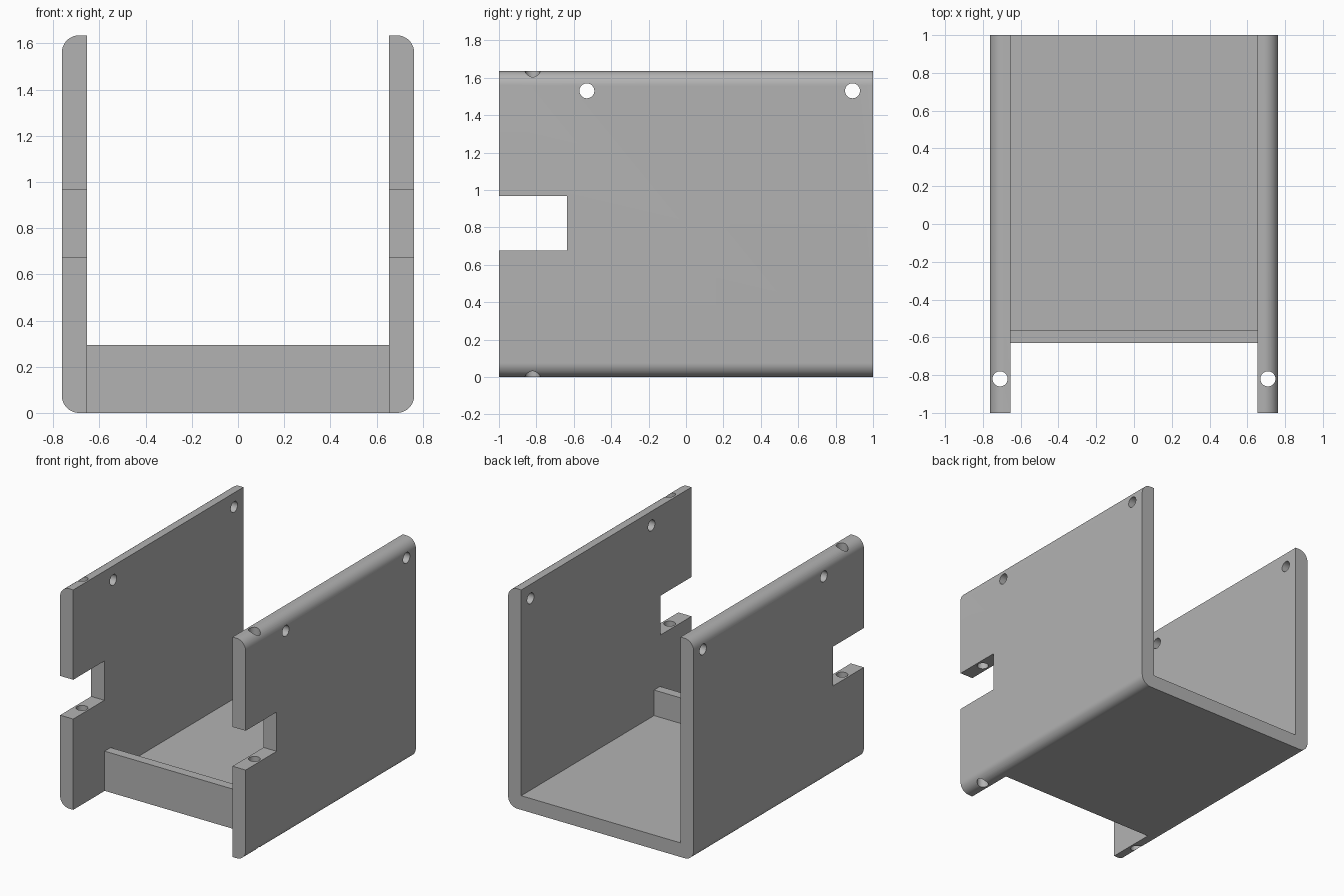
import bpy
import bmesh
from math import cos, sin, pi, radians
from mathutils import Vector, Matrix

cube = bpy.data.objects.get("Cube")
if cube:
    bpy.data.objects.remove(cube, do_unlink=True)

OUTER, INNER = 0.763, 0.655      # half widths outside and between the walls
HEIGHT, FLOOR, RADIUS = 1.635, 0.105, 0.075
LIP_FRONT, LIP_BACK, LIP_TOP = -0.63, -0.56, 0.295
HOLE = 0.04

grey = bpy.data.materials.new("plain_grey")
grey.use_nodes = True
colour = (0.45, 0.45, 0.45, 1)
grey.diffuse_color = colour
grey.node_tree.nodes["Principled BSDF"].inputs["Base Color"].default_value = colour


def make_object(name, bm):
    bmesh.ops.recalc_face_normals(bm, faces=bm.faces)
    mesh = bpy.data.meshes.new(name)
    bm.to_mesh(mesh)
    bm.free()
    mesh.materials.append(grey)
    obj = bpy.data.objects.new(name, mesh)
    bpy.context.collection.objects.link(obj)
    return obj


def box(name, low, high):
    low, high = Vector(low), Vector(high)
    bm = bmesh.new()
    bmesh.ops.create_cube(bm, size=1)
    bmesh.ops.scale(bm, verts=bm.verts, vec=high - low)
    bmesh.ops.translate(bm, verts=bm.verts, vec=(low + high) / 2)
    return make_object(name, bm)


def rod(name, centre, length, axis):
    bm = bmesh.new()
    turn = Matrix.Rotation(pi / 2, 4, "Y") if axis == "X" else Matrix()
    bmesh.ops.create_cone(bm, cap_ends=True, segments=32, radius1=HOLE,
                          radius2=HOLE, depth=length,
                          matrix=Matrix.Translation(centre) @ turn)
    return make_object(name, bm)


def combine(body, tool, operation):
    mod = body.modifiers.new("combine", "BOOLEAN")
    mod.operation, mod.solver, mod.object = operation, "EXACT", tool
    bpy.context.view_layer.objects.active = body
    bpy.ops.object.modifier_apply(modifier=mod.name)
    bpy.data.objects.remove(tool, do_unlink=True)


def arc(z, start):
    steps = 12
    angles = [start + pi / 2 * i / steps for i in range(steps + 1)]
    return [(OUTER - RADIUS + RADIUS * cos(a), z + RADIUS * sin(a)) for a in angles]


# U-shaped channel with rounded outer corners
half = arc(RADIUS, -pi / 2) + arc(HEIGHT - RADIUS, 0) + [(INNER, HEIGHT), (INNER, FLOOR)]
profile = half + [(-x, z) for x, z in reversed(half)]
bm = bmesh.new()
face = bm.faces.new([bm.verts.new((x, -1, z)) for x, z in profile])
extruded = bmesh.ops.extrude_face_region(bm, geom=[face])["geom"]
bmesh.ops.translate(bm, vec=(0, 2, 0),
                    verts=[v for v in extruded if isinstance(v, bmesh.types.BMVert)])
body = make_object("channel_bracket", bm)

# Low lip across the front of the floor, and the open bay before it
combine(body, box("front_lip", (-INNER, LIP_FRONT - 0.05, 0),
                  (INNER, LIP_BACK, LIP_TOP)), "UNION")
combine(body, box("front_bay", (-INNER, -1.1, -0.1),
                  (INNER, LIP_FRONT, 0.5)), "DIFFERENCE")

# Rectangular notch in the front edge of both walls
combine(body, box("notch", (-1, -1.1, 0.675), (1, -0.635, 0.967)), "DIFFERENCE")

# Cross holes near the top, then upright holes through the front of each wall
for y in (-0.53, 0.89):
    combine(body, rod("cross_hole", (0, y, 1.53), 2, "X"), "DIFFERENCE")
for side in (-1, 1):
    combine(body, rod("upright_hole", (side * 0.709, -0.82, HEIGHT / 2), 2, "Z"),
            "DIFFERENCE")

# Smooth the rounded corners and holes, keep the flat edges crisp
bpy.ops.object.select_all(action="DESELECT")
body.select_set(True)
bpy.context.view_layer.objects.active = body
bpy.ops.object.shade_smooth_by_angle(angle=radians(30))
